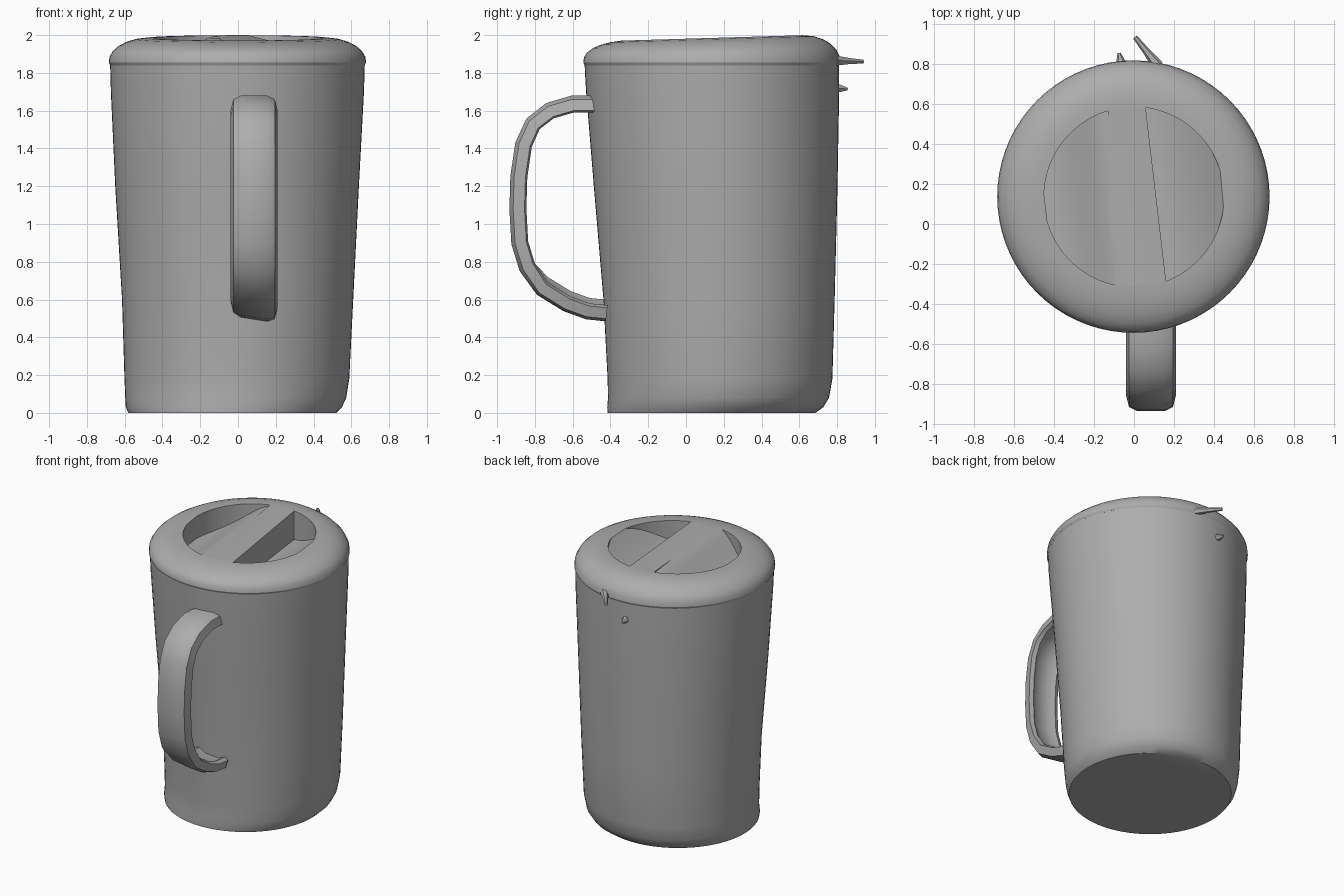
import bpy, bmesh, math
from mathutils import Vector, Matrix

cube = bpy.data.objects.get("Cube")
if cube:
    bpy.data.objects.remove(cube, do_unlink=True)

grey = bpy.data.materials.new("plain grey")
grey.use_nodes = True
colour = (0.42, 0.42, 0.42, 1)
grey.diffuse_color = colour
grey.node_tree.nodes["Principled BSDF"].inputs["Base Color"].default_value = colour


def loft(name, rings, cap_start=True, cap_end=True):
    """Skin a list of point rings, with optional end caps."""
    bm = bmesh.new()
    loops = [[bm.verts.new(p) for p in ring] for ring in rings]
    n = len(loops[0])
    for a, b in zip(loops, loops[1:]):
        for i in range(n):
            j = (i + 1) % n
            bm.faces.new((a[i], a[j], b[j], b[i]))
    if cap_start:
        bm.faces.new(loops[0][::-1])
    if cap_end:
        bm.faces.new(loops[-1])
    bmesh.ops.recalc_face_normals(bm, faces=bm.faces)
    mesh = bpy.data.meshes.new(name)
    bm.to_mesh(mesh)
    bm.free()
    mesh.materials.append(grey)
    obj = bpy.data.objects.new(name, mesh)
    bpy.context.collection.objects.link(obj)
    return obj


def select(obj):
    bpy.ops.object.select_all(action='DESELECT')
    obj.select_set(True)
    bpy.context.view_layer.objects.active = obj


def smooth(obj, degrees=35):
    select(obj)
    bpy.ops.object.shade_smooth_by_angle(angle=math.radians(degrees))


def circle(z, r, cx, cy, tilt=0.0, n=72):
    ring = []
    for i in range(n):
        a = math.tau * i / n
        y = r * math.sin(a)
        ring.append((cx + r * math.cos(a), cy + y, z + tilt * y))
    return ring


# Tapered body: height, radius, centre x, centre y
body_rings = [(0, .55, -.03, .135), (.03, .572, -.022, .155), (.08, .585, -.012, .172),
              (.18, .595, -.006, .18), (.6, .612, -.002, .175), (1.2, .645, -.005, .157),
              (1.7, .67, -.003, .141), (1.845, .674, -.003, .137)]
body = loft("jug_body", [circle(*r) for r in body_rings], cap_end=False)
smooth(body)

# Lid with a rounded shoulder and a plug down inside the body
lid_rings = [(1.65, .6, 0), (1.835, .6, 0), (1.84, .674, 0), (1.855, .681, 0), (1.885, .677, .003),
             (1.915, .66, .01), (1.942, .63, .018), (1.963, .59, .025), (1.978, .54, .03),
             (1.985, .48, .03)]
lid = loft("lid", [circle(z, r, -.003, .137, t) for z, r, t in lid_rings])

# Two sloping finger recesses leave a grip bar across the lid
RECESS = 0.45
turn = Matrix.Translation((0, .135, 0)) @ Matrix.Rotation(math.radians(6.7), 4, 'Z')


def recess(name, u0, u1, floor):
    rings = []
    for i in range(25):
        s = i / 24
        u = u0 + (u1 - u0) * math.sin(s * math.pi / 2)
        h = math.sqrt(max(RECESS ** 2 - u * u, 0.0004))
        z = floor((u - u0) / (u1 - u0))
        rings.append([turn @ Vector((u, y, w)) for y, w in ((-h, z), (h, z), (h, 2.2), (-h, 2.2))])
    cutter = loft(name, rings)
    cutter.hide_render = True
    mod = lid.modifiers.new(name, 'BOOLEAN')
    mod.operation = 'DIFFERENCE'
    mod.solver = 'EXACT'
    mod.object = cutter
    select(lid)
    bpy.ops.object.modifier_apply(modifier=mod.name)
    bpy.data.objects.remove(cutter, do_unlink=True)


recess("left_recess_cutter", -.08, -.445, lambda s: 1.99 - .17 * math.sin(s * math.pi / 2) ** 1.5)
recess("right_recess_cutter", .11, .445, lambda s: 1.785 + .205 * s ** 1.6)
smooth(lid, 30)

# Strap handle: side path swept with a shallow channel section
path = [(-.46, 1.635), (-.6, 1.635), (-.72, 1.6), (-.81, 1.53), (-.86, 1.42), (-.885, 1.25),
        (-.89, 1.08), (-.88, .9), (-.84, .77), (-.76, .67), (-.63, .59), (-.52, .55), (-.42, .54)]
section = [(-.125, -.035), (-.11, .025), (-.07, .045), (.07, .045), (.11, .025), (.125, -.035),
           (.095, -.045), (.05, -.02), (-.05, -.02), (-.095, -.045)]
rings = []
for i, (y, z) in enumerate(path):
    a, b = path[max(i - 1, 0)], path[min(i + 1, len(path) - 1)]
    d = Vector((b[0] - a[0], b[1] - a[1])).normalized()
    out = Vector((d.y, -d.x))
    rings.append([(.085 + x, y + out.x * w, z + out.y * w - .15 * x * (i > 8)) for x, w in section])
handle = loft("handle", rings)
smooth(handle, 40)


# Small spurs at the back of the rim
def spur(name, base, tip, r0, r1):
    base, tip = Vector(base), Vector(tip)
    q = (tip - base).to_track_quat('Z', 'Y')
    rings = [[p + q @ Vector((r * math.cos(k * math.tau / 6), r * math.sin(k * math.tau / 6), 0))
              for k in range(6)] for p, r in ((base, r0), (base.lerp(tip, .5), r0 * .6), (tip, r1))]
    smooth(loft(name, rings), 40)


spur("rim_spur", (.12, .79, 1.865), (.005, .935, 1.86), .03, .012)
spur("back_nub", (-.06, .78, 1.72), (-.075, .855, 1.715), .035, .008)
